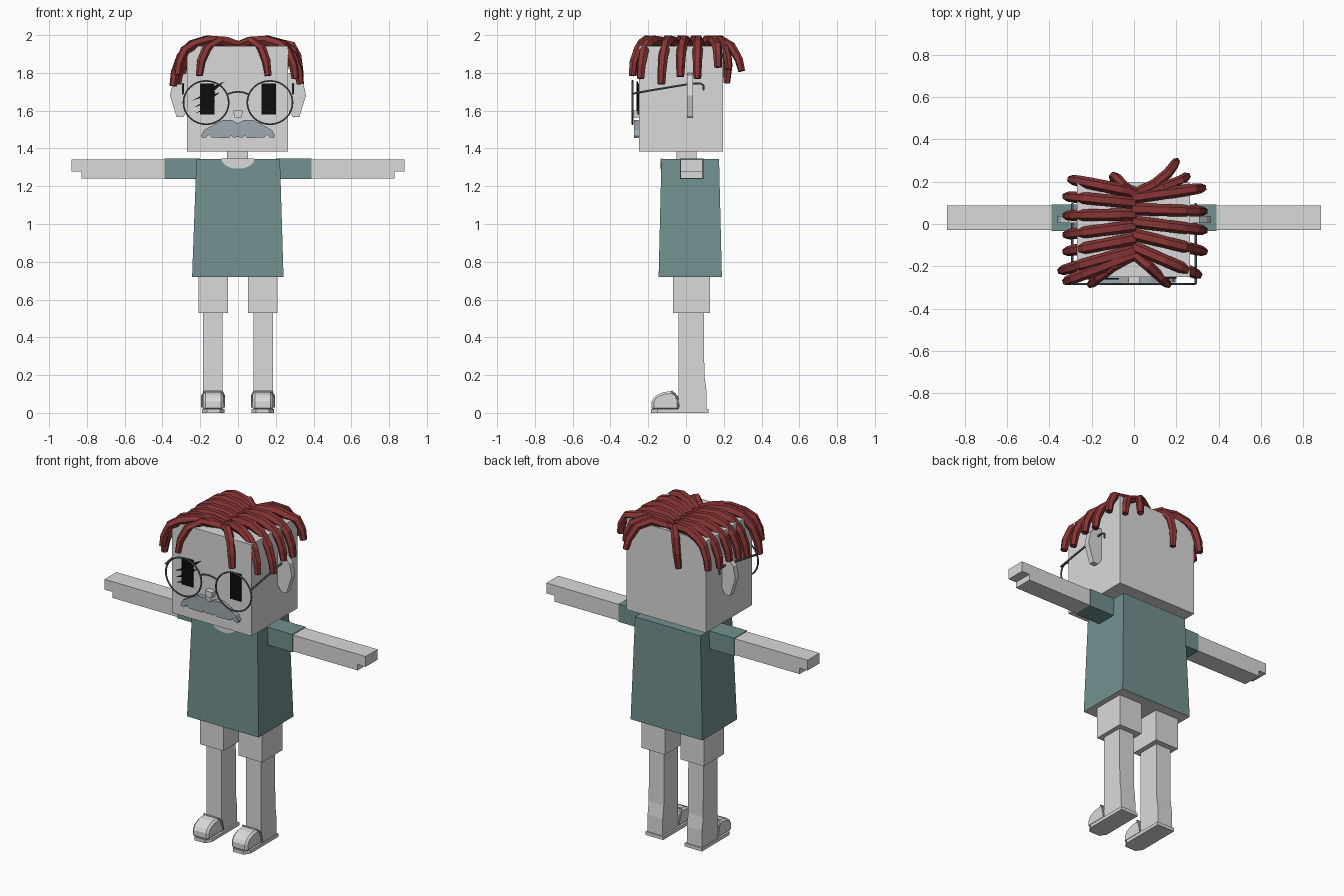
import bpy, bmesh, math
from mathutils import Vector

if "Cube" in bpy.data.objects:
    bpy.data.objects.remove(bpy.data.objects["Cube"], do_unlink=True)


def material(name, r, g, b):
    m = bpy.data.materials.new(name)
    m.use_nodes = True
    m.diffuse_color = (r, g, b, 1)
    m.node_tree.nodes["Principled BSDF"].inputs["Base Color"].default_value = (r, g, b, 1)
    return m


GREY = material("pale_grey", 0.7, 0.7, 0.7)
TEAL = material("shirt_teal", 0.17, 0.28, 0.28)
RED = material("hair_red", 0.25, 0.036, 0.036)
BLUE = material("moustache_blue_grey", 0.34, 0.4, 0.44)
WIRE = material("wire_slate", 0.12, 0.16, 0.18)
BLACK = material("eye_black", 0.004, 0.004, 0.004)


def finish(name, bm, mat):
    bmesh.ops.recalc_face_normals(bm, faces=bm.faces)
    me = bpy.data.meshes.new(name)
    bm.to_mesh(me)
    bm.free()
    me.materials.append(mat)
    ob = bpy.data.objects.new(name, me)
    bpy.context.collection.objects.link(ob)
    return ob


def prism(name, outline, axis, lo, hi, mat, side=1):
    """Extrude a 2D outline along an axis; side=-1 mirrors it in x."""
    bm = bmesh.new()

    def place(p, t):
        a, b = p
        x, y, z = {"x": (t, a, b), "y": (a, t, b), "z": (a, b, t)}[axis]
        return bm.verts.new((x * side, y, z))

    ends = [[place(p, t) for p in outline] for t in (lo, hi)]
    for ring in ends:
        bm.faces.new(ring)
    n = len(outline)
    for i in range(n):
        j = (i + 1) % n
        bm.faces.new((ends[0][i], ends[0][j], ends[1][j], ends[1][i]))
    return finish(name, bm, mat)


def box(name, x, y, z, mat, side=1):
    outline = [(x[0], y[0]), (x[1], y[0]), (x[1], y[1]), (x[0], y[1])]
    return prism(name, outline, "z", z[0], z[1], mat, side)


def frustum(name, bottom, top, z, mat):
    """Box whose bottom and top rectangles differ: (x0, x1, y0, y1)."""
    bm = bmesh.new()
    rings = []
    for (x0, x1, y0, y1), h in ((bottom, z[0]), (top, z[1])):
        rings.append([bm.verts.new((x, y, h)) for x, y in ((x0, y0), (x1, y0), (x1, y1), (x0, y1))])
        bm.faces.new(rings[-1])
    for i in range(4):
        j = (i + 1) % 4
        bm.faces.new((rings[0][i], rings[0][j], rings[1][j], rings[1][i]))
    return finish(name, bm, mat)


def tube(name, points, radius, mat, tip=1.0, closed=False, sides=1):
    cu = bpy.data.curves.new(name, "CURVE")
    cu.dimensions = "3D"
    cu.bevel_depth = radius
    cu.bevel_resolution = sides
    cu.use_fill_caps = True
    sp = cu.splines.new("POLY")
    sp.points.add(len(points) - 1)
    for i, p in enumerate(points):
        sp.points[i].co = (*p, 1)
        sp.points[i].radius = 1 + (tip - 1) * (i / (len(points) - 1)) ** 3
    sp.use_cyclic_u = closed
    cu.materials.append(mat)
    ob = bpy.data.objects.new(name, cu)
    bpy.context.collection.objects.link(ob)
    # Turn the curve into a flat-shaded mesh
    bpy.ops.object.select_all(action="DESELECT")
    ob.select_set(True)
    bpy.context.view_layer.objects.active = ob
    bpy.ops.object.convert(target="MESH")
    bpy.ops.object.shade_flat()
    return ob


# Head, neck and shirt
box("head", (-0.27, 0.265), (-0.25, 0.195), (1.385, 1.943), GREY)
box("neck", (-0.058, 0.053), (-0.05, 0.055), (1.33, 1.39), GREY)
shirt = frustum("shirt", (-0.243, 0.241, -0.145, 0.19), (-0.22, 0.222, -0.13, 0.175),
                (0.72, 1.345), TEAL)
shirt.data.materials.append(GREY)
for f in shirt.data.polygons:
    if f.normal.z < -0.9:
        f.material_index = 1
scoop = [(0.088 * math.cos(a), 1.3455 - 0.053 * math.sin(a))
         for a in (math.pi * i / 10 for i in range(11))]
prism("neckline", scoop, "y", -0.135, -0.126, GREY)

# Limbs, ears and shoes, built once for each side
ear = [(0.26, 1.8), (0.31, 1.79), (0.345, 1.75), (0.36, 1.68), (0.335, 1.6),
       (0.325, 1.567), (0.29, 1.565), (0.26, 1.61)]
arm = [(0.38, 1.242), (0.828, 1.242), (0.828, 1.278), (0.882, 1.278), (0.882, 1.341), (0.38, 1.341)]
leg = [(-0.04, 0.54), (0.095, 0.54), (0.097, 0.2), (0.108, 0.12), (0.11, 0.01), (-0.04, 0.01)]
toe = [(-0.182, 0.015), (-0.182, 0.06), (-0.165, 0.09), (-0.12, 0.11), (-0.075, 0.115),
       (-0.047, 0.1), (-0.035, 0.06), (-0.035, 0.015)]
sole = [(0.095, -0.185), (0.165, -0.185), (0.19, -0.15), (0.19, 0.118), (0.072, 0.118), (0.072, -0.15)]
for side, word in ((1, "left"), (-1, "right")):
    prism(word + "_ear", ear, "y", 0.004, 0.038, GREY, side)
    box(word + "_sleeve", (0.2, 0.39), (-0.032, 0.092), (1.237, 1.3455), TEAL, side)
    prism(word + "_arm", arm, "y", -0.028, 0.087, GREY, side)
    box(word + "_shorts_leg", (0.052, 0.21), (-0.068, 0.128), (0.53, 0.725), GREY, side)
    prism(word + "_leg", leg, "x", 0.082, 0.184, GREY, side)
    prism(word + "_sole", sole, "z", 0, 0.02, GREY, side)
    cap = prism(word + "_toe_cap", toe, "x", 0.078, 0.185, GREY, side)
    bev = cap.modifiers.new("soft_edges", "BEVEL")
    bev.width = 0.012
    rim = [(0.073, -0.035, 0.03), (0.073, -0.05, 0.09), (0.085, -0.075, 0.115),
           (0.177, -0.075, 0.115), (0.19, -0.05, 0.09), (0.19, -0.035, 0.03)]
    tube(word + "_shoe_rim", [(x * side, y, z) for x, y, z in rim], 0.005, GREY)

# Face
half = [(0.03, 1.55), (0.08, 1.55), (0.13, 1.525), (0.18, 1.497), (0.195, 1.467), (0.19, 1.456),
        (0.168, 1.458), (0.155, 1.475), (0.14, 1.458), (0.05, 1.455), (0.037, 1.468), (0.02, 1.455)]
tache = [(0, 1.533)] + half + [(0, 1.462)] + [(-x, z) for x, z in reversed(half)]
prism("moustache", tache, "y", -0.276, -0.245, BLUE)
prism("nose", [(-0.025, 1.6), (0.025, 1.6), (0.019, 1.563), (-0.019, 1.563)],
      "y", -0.285, -0.245, GREY)
for side, word in ((1, "left"), (-1, "right")):
    box(word + "_eye", (0.125, 0.2), (-0.257, -0.249), (1.58, 1.745), BLACK, side)

# Jagged scratches across the right eye
bolt = [(-0.085, -0.04), (-0.02, -0.005), (-0.025, 0.012), (0.085, 0.06), (0.03, 0.012), (0.035, -0.004)]
for i, (cx, cz) in enumerate(((-0.155, 1.695), (-0.165, 1.65), (-0.172, 1.612))):
    k = 1 - 0.18 * i
    prism("scratch_%d" % (i + 1), [(cx + x * k, cz + z * k) for x, z in bolt],
          "y", -0.262, -0.254, BLACK)

# Round wire spectacles
for side, word in ((1, "left"), (-1, "right")):
    ring = [(side * 0.169 + 0.12 * math.cos(a), -0.283, 1.643 + 0.115 * math.sin(a))
            for a in (math.tau * i / 32 for i in range(32))]
    tube(word + "_rim", ring, 0.005, WIRE, closed=True)
    temple = [(-0.283, 1.69), (-0.2, 1.705), (0.02, 1.742), (0.075, 1.745),
              (0.092, 1.735), (0.094, 1.708)]
    tube(word + "_temple", [(side * 0.291, y, z) for y, z in temple], 0.006, WIRE)
tube("bridge", [(x, -0.283, 1.7 - 12 * x * x * 0.35) for x in (-0.055, -0.03, 0, 0.03, 0.055)], 0.005, WIRE)

# Side locks sweep from the parting over the head and hang down
sweep = [(0, 1.94), (0.07, 1.966), (0.16, 1.972), (0.235, 1.95), (0.29, 1.89), (0.32, 1.81), (0.33, 1.74)]


def side_lock(name, side, base_y, tip_y, drop, reach=1.0):
    pts = []
    for x, z in sweep:
        t = x / 0.33
        low = z - drop * max(0, t - 0.7) / 0.3
        pts.append((side * x * reach, base_y + (tip_y - base_y) * t, low))
    tube(name, pts, 0.029, RED, tip=0.7)


left_locks = [(0.125, 0.17, -0.09, 0.98), (0.07, 0.06, -0.03, 1), (0.01, -0.03, -0.04, 1),
              (-0.05, -0.13, 0, 1), (-0.11, -0.24, -0.03, 0.92)]
right_locks = [(0.15, 0.21, -0.04, 0.9), (0.1, 0.13, -0.03, 0.97), (0.045, 0.04, -0.04, 0.97),
               (-0.01, -0.05, -0.02, 0.97), (-0.07, -0.13, 0, 0.97),
               (-0.125, -0.22, 0.01, 1.04), (-0.145, -0.27, -0.05, 0.97)]
for side, word, rows in ((1, "left", left_locks), (-1, "right", right_locks)):
    for i, (base_y, tip_y, drop, reach) in enumerate(rows):
        side_lock("%s_lock_%d" % (word, i + 1), side, base_y, tip_y, drop, reach)

# Loose locks falling over the forehead and the back of the head
loose = {
    "right_forehead_lock": [(-0.01, -0.15, 1.945), (-0.1, -0.2, 1.97), (-0.165, -0.25, 1.93),
                            (-0.195, -0.277, 1.86), (-0.205, -0.285, 1.785)],
    "left_forehead_lock": [(0.01, -0.15, 1.945), (0.07, -0.2, 1.97), (0.125, -0.25, 1.93),
                           (0.15, -0.277, 1.86), (0.16, -0.285, 1.785)],
    "right_nape_lock": [(0, 0.14, 1.945), (-0.05, 0.18, 1.965), (-0.08, 0.215, 1.92),
                        (-0.095, 0.225, 1.84), (-0.1, 0.215, 1.745)],
    "left_nape_lock": [(0.02, 0.15, 1.945), (0.1, 0.19, 1.97), (0.16, 0.24, 1.94),
                       (0.19, 0.28, 1.87), (0.2, 0.295, 1.81)],
    "left_corner_lock": [(0.01, 0.14, 1.945), (0.14, 0.175, 1.97), (0.22, 0.205, 1.93),
                         (0.245, 0.222, 1.87), (0.25, 0.225, 1.82)],
}
for name, pts in loose.items():
    tube(name, [Vector(p) for p in pts], 0.025, RED, tip=0.75)
